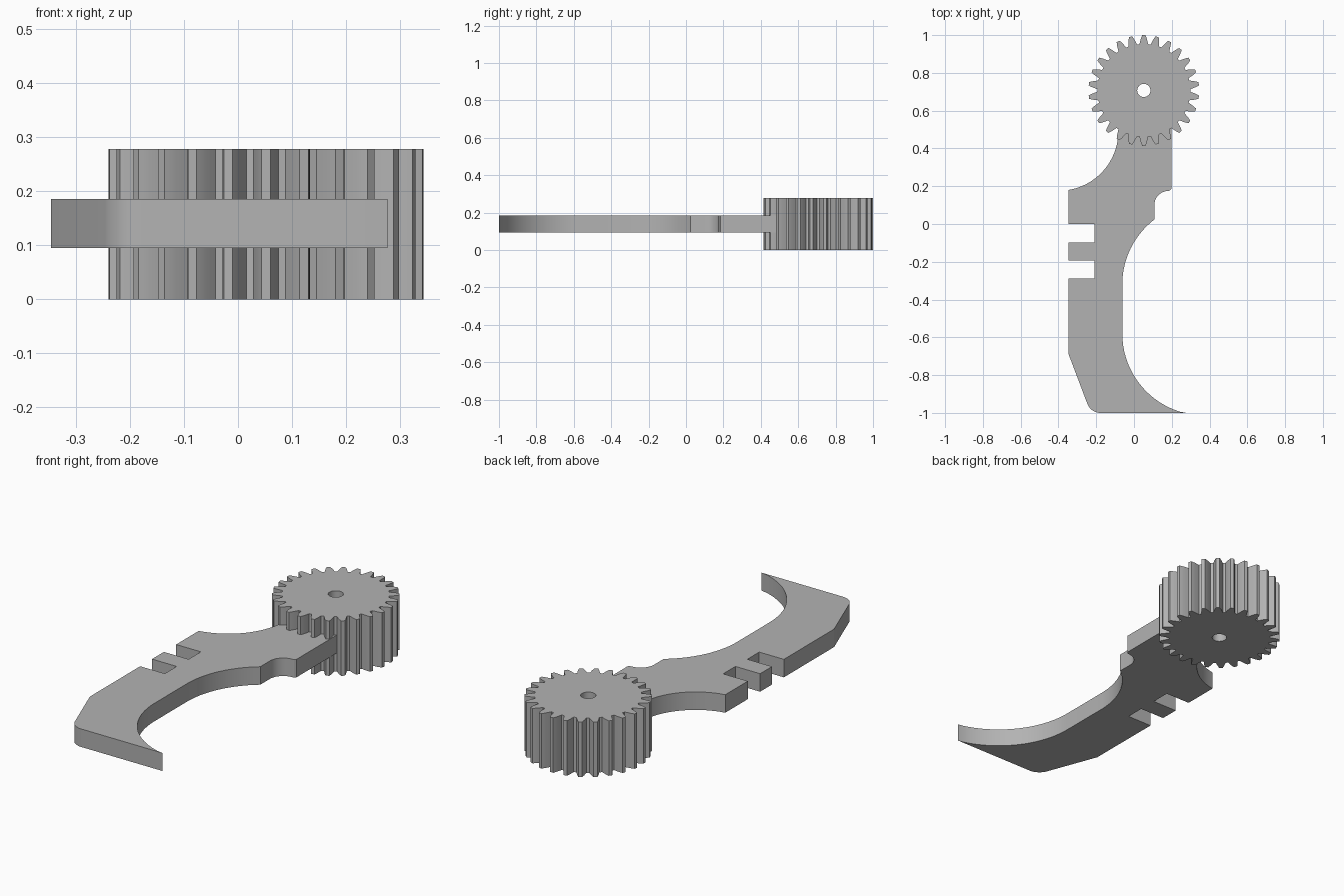
import bpy, bmesh, math
from math import pi, cos, sin
from mathutils import Vector

cube = bpy.data.objects.get("Cube")
if cube:
    bpy.data.objects.remove(cube, do_unlink=True)

grey = bpy.data.materials.new("plain grey")
grey.use_nodes = True
colour = (0.45, 0.45, 0.45, 1)
grey.diffuse_color = colour
grey.node_tree.nodes["Principled BSDF"].inputs["Base Color"].default_value = colour


def polar(cx, cy, r, a):
    return (cx + r * cos(a), cy + r * sin(a))


def arc(cx, cy, r, start, end, n):
    """Points along a circular arc, angles in degrees."""
    return [polar(cx, cy, r, math.radians(start + (end - start) * i / n)) for i in range(n + 1)]


def plate(name, loops, z0, z1):
    """Extrude a flat outline, with optional hole loops, from z0 to z1."""
    bm = bmesh.new()
    for loop in loops:
        verts = [bm.verts.new((x, y, z0)) for x, y in loop]
        for i, v in enumerate(verts):
            bm.edges.new((v, verts[(i + 1) % len(verts)]))
    bmesh.ops.triangle_fill(bm, use_beauty=True, edges=bm.edges[:], normal=Vector((0, 0, 1)))
    new = bmesh.ops.extrude_face_region(bm, geom=bm.faces[:])["geom"]
    top = [g for g in new if isinstance(g, bmesh.types.BMVert)]
    bmesh.ops.translate(bm, verts=top, vec=(0, 0, z1 - z0))
    bmesh.ops.recalc_face_normals(bm, faces=bm.faces[:])
    mesh = bpy.data.meshes.new(name)
    bm.to_mesh(mesh)
    bm.free()
    mesh.materials.append(grey)
    obj = bpy.data.objects.new(name, mesh)
    bpy.context.collection.objects.link(obj)
    bpy.ops.object.select_all(action="DESELECT")
    obj.select_set(True)
    bpy.context.view_layer.objects.active = obj
    bpy.ops.object.shade_smooth_by_angle(angle=math.radians(20))
    return obj


# Gear wheel: involute-like teeth and a round axle hole
GX, GY, TEETH = 0.052, 0.707, 26
flank = [(0.246, 0.094), (0.258, 0.078), (0.272, 0.0605), (0.283, 0.045), (0.293, 0.029)]
rim = []
for t in range(TEETH):
    mid = pi / 2 + 2 * pi * t / TEETH
    rim += [polar(GX, GY, r, mid - h) for r, h in flank]
    rim += [polar(GX, GY, r, mid + h) for r, h in reversed(flank)]
hole = arc(GX, GY, 0.035, 0, 360, 32)[:-1]
plate("gear_wheel", [rim, hole], 0, 0.278)

# Hooked arm: outline runs from the gear down the inner side and back up the outer side
outline = [(-0.08, 0.53), (0.198, 0.53), (0.198, 0.185), (0.19, 0.177)]
outline += arc(0.182, 0.101, 0.074, 90, 180, 10)
outline += arc(0.371, -0.32, 0.433, 127.4, 180, 14)
outline += arc(0.371, -0.58, 0.433, 180, 253, 18)
outline += [(0.277, -1.0)]
outline += arc(-0.177, -0.925, 0.075, 270, 202, 8)
outline += [(-0.346, -0.69)]
# Two square notches in the outer edge
for low, high in ((-0.288, -0.193), (-0.098, 0.0)):
    outline += [(-0.346, low), (-0.208, low), (-0.208, high), (-0.346, high)]
outline += arc(-0.398, 0.491, 0.315, -80.5, -9, 16)
plate("hooked_arm", [outline], 0.095, 0.186)
